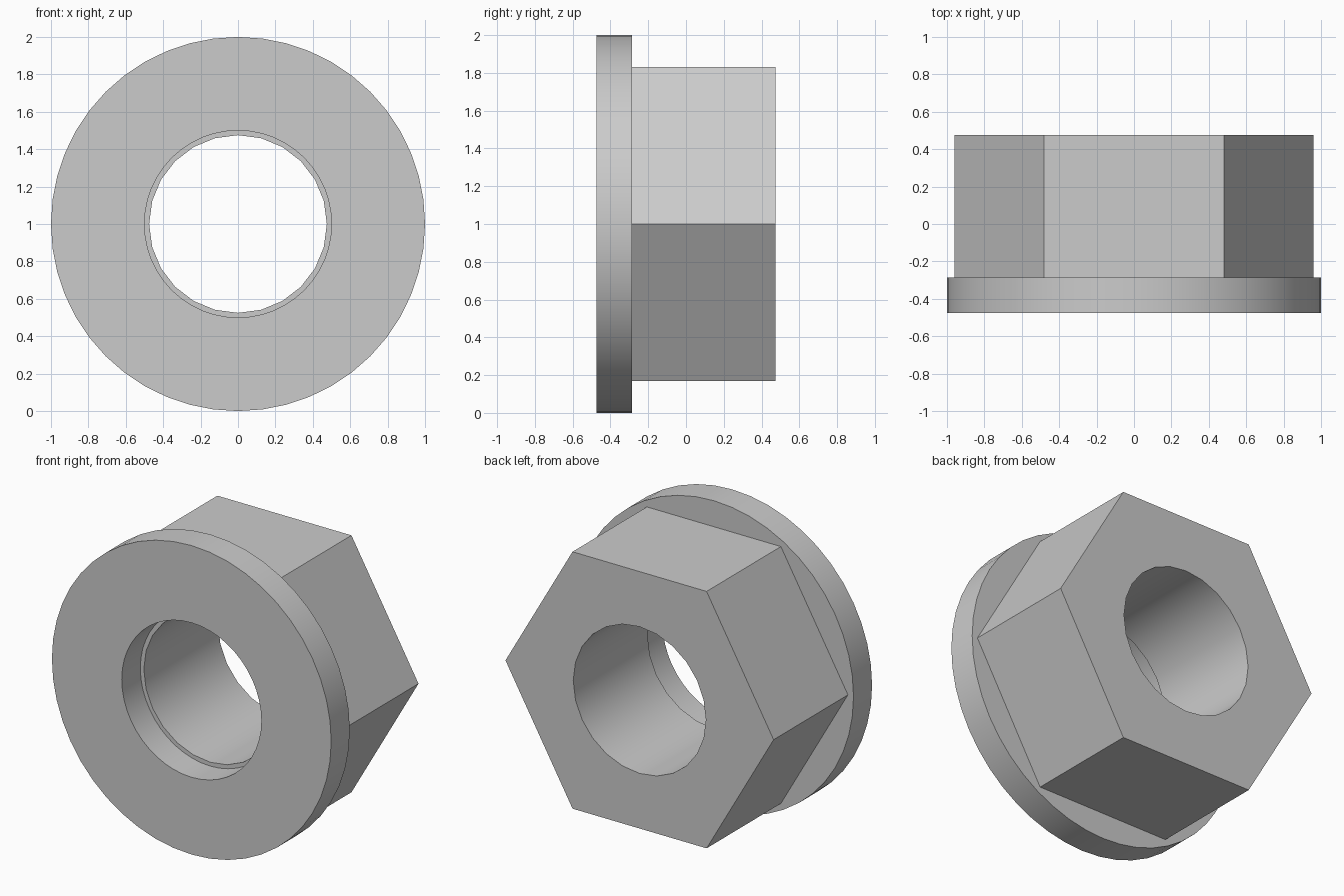
import bpy
import bmesh
from math import cos, sin, pi, radians

cube = bpy.data.objects.get("Cube")
if cube:
    bpy.data.objects.remove(cube, do_unlink=True)

# Single plain grey metal
GREY = (0.6, 0.6, 0.6, 1.0)
metal = bpy.data.materials.new("grey metal")
metal.use_nodes = True
metal.diffuse_color = GREY
metal.node_tree.nodes["Principled BSDF"].inputs["Base Color"].default_value = GREY

CENTRE_Z = 1.0


def loop(bm, radius, sides, y):
    """Ring of vertices around the bore axis, starting at +x."""
    return [bm.verts.new((radius * cos(2 * pi * i / sides), y,
                          CENTRE_Z + radius * sin(2 * pi * i / sides)))
            for i in range(sides)]


def bored_prism(name, outer_r, outer_n, bore_r, bore_n, y0, y1):
    """Regular prism along y with a round through hole."""
    bm = bmesh.new()
    outer = [loop(bm, outer_r, outer_n, y) for y in (y0, y1)]
    bore = [loop(bm, bore_r, bore_n, y) for y in (y0, y1)]

    # Outer and bore walls
    for front, back in (outer, bore):
        n = len(front)
        for i in range(n):
            j = (i + 1) % n
            bm.faces.new((front[i], front[j], back[j], back[i]))

    # End caps, one sector per outer side
    step = bore_n // outer_n
    for rim, hole in zip(outer, bore):
        for i in range(outer_n):
            arc = [hole[(i * step + s) % bore_n] for s in range(step, -1, -1)]
            bm.faces.new([rim[i], rim[(i + 1) % outer_n]] + arc)

    bmesh.ops.recalc_face_normals(bm, faces=bm.faces)
    mesh = bpy.data.meshes.new(name)
    bm.to_mesh(mesh)
    bm.free()
    mesh.materials.append(metal)
    obj = bpy.data.objects.new(name, mesh)
    bpy.context.collection.objects.link(obj)

    # Smooth round walls, crisp rims and hex corners
    bpy.ops.object.select_all(action="DESELECT")
    obj.select_set(True)
    bpy.context.view_layer.objects.active = obj
    bpy.ops.object.shade_smooth_by_angle(angle=radians(30))
    return obj


# Round flange with a slightly wider bore, then the hexagonal body
bored_prism("flange", 1.0, 48, 0.5, 48, -0.475, -0.285)
bored_prism("hex_body", 0.96, 6, 0.475, 24, -0.285, 0.475)
